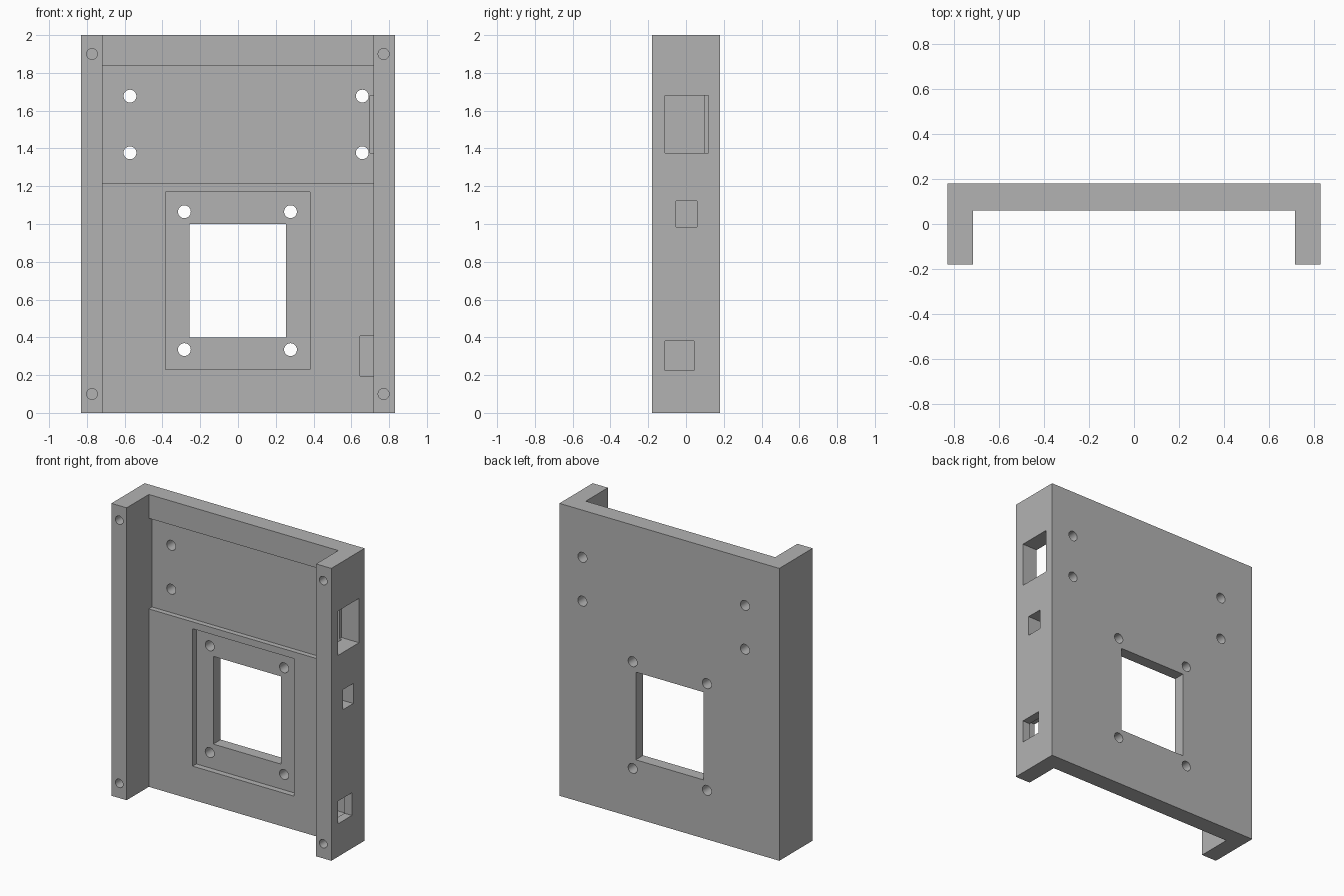
import bpy
import math

cube = bpy.data.objects.get("Cube")
if cube:
    bpy.data.objects.remove(cube, do_unlink=True)

grey = bpy.data.materials.new("plain grey")
grey.use_nodes = True
colour = (0.45, 0.45, 0.45, 1)
grey.diffuse_color = colour
grey.node_tree.nodes["Principled BSDF"].inputs["Base Color"].default_value = colour


def box(name, x, y, z):
    """Box from (low, high) limits on each axis."""
    bpy.ops.mesh.primitive_cube_add(size=1)
    ob = bpy.context.object
    ob.name = name
    for v in ob.data.vertices:
        for i, (lo, hi) in enumerate((x, y, z)):
            v.co[i] = hi if v.co[i] > 0 else lo
    ob.data.materials.append(grey)
    return ob


def drill(name, x, z, radius, y0, y1):
    """Round cutter running front to back."""
    bpy.ops.mesh.primitive_cylinder_add(
        vertices=32, radius=radius, depth=y1 - y0,
        location=(x, (y0 + y1) / 2, z), rotation=(math.pi / 2, 0, 0))
    ob = bpy.context.object
    ob.name = name
    ob.data.materials.append(grey)
    return ob


def cut(body, cutter):
    """Subtract the cutter from the body, then discard it."""
    cutter.hide_render = True
    mod = body.modifiers.new("cut", "BOOLEAN")
    mod.operation = "DIFFERENCE"
    mod.solver = "EXACT"
    mod.object = cutter
    bpy.context.view_layer.objects.active = body
    bpy.ops.object.modifier_apply(modifier=mod.name)
    bpy.data.objects.remove(cutter, do_unlink=True)


BACK = 0.18
FLOOR = 0.06
INNER = (-0.717, 0.717)
panel = box("mounting_panel", (-0.832, 0.832), (-BACK, BACK), (0, 2))

# Channel between the side walls, and the shallow upper recess
cut(panel, box("channel", INNER, (-0.4, FLOOR), (-0.2, 2.2)))
cut(panel, box("upper_recess", INNER, (-0.05, 0.095), (1.217, 1.837)))

# Framed window
cut(panel, box("window_recess", (-0.385, 0.382), (0, 0.1), (0.23, 1.17)))
cut(panel, box("window", (-0.257, 0.254), (0, 0.4), (0.4, 1.0)))

# Openings in the left wall
cut(panel, box("large_port", (0.7, 1), (-0.11, 0.12), (1.377, 1.68)))
cut(panel, box("small_port", (0.7, 1), (-0.053, 0.058), (0.985, 1.122)))
cut(panel, box("lower_port_recess", (0.645, 0.775), (-0.13, 0.1), (0.195, 0.407)))
cut(panel, box("lower_port", (0.7, 1), (-0.11, 0.043), (0.225, 0.38)))

# Through holes in the panel
for xs, zs in (((-0.572, 0.658), (1.377, 1.677)), ((-0.284, 0.278), (0.335, 1.065))):
    for x in xs:
        for z in zs:
            cut(panel, drill("bolt_hole", x, z, 0.034, 0, 0.4))

# Blind screw holes in the front edges of the walls
for x in (-0.773, 0.771):
    for z in (0.1, 1.9):
        cut(panel, drill("screw_hole", x, z, 0.029, -0.4, 0.05))

bpy.ops.object.select_all(action="DESELECT")
panel.select_set(True)
bpy.context.view_layer.objects.active = panel
bpy.ops.object.shade_smooth_by_angle(angle=math.radians(30))
